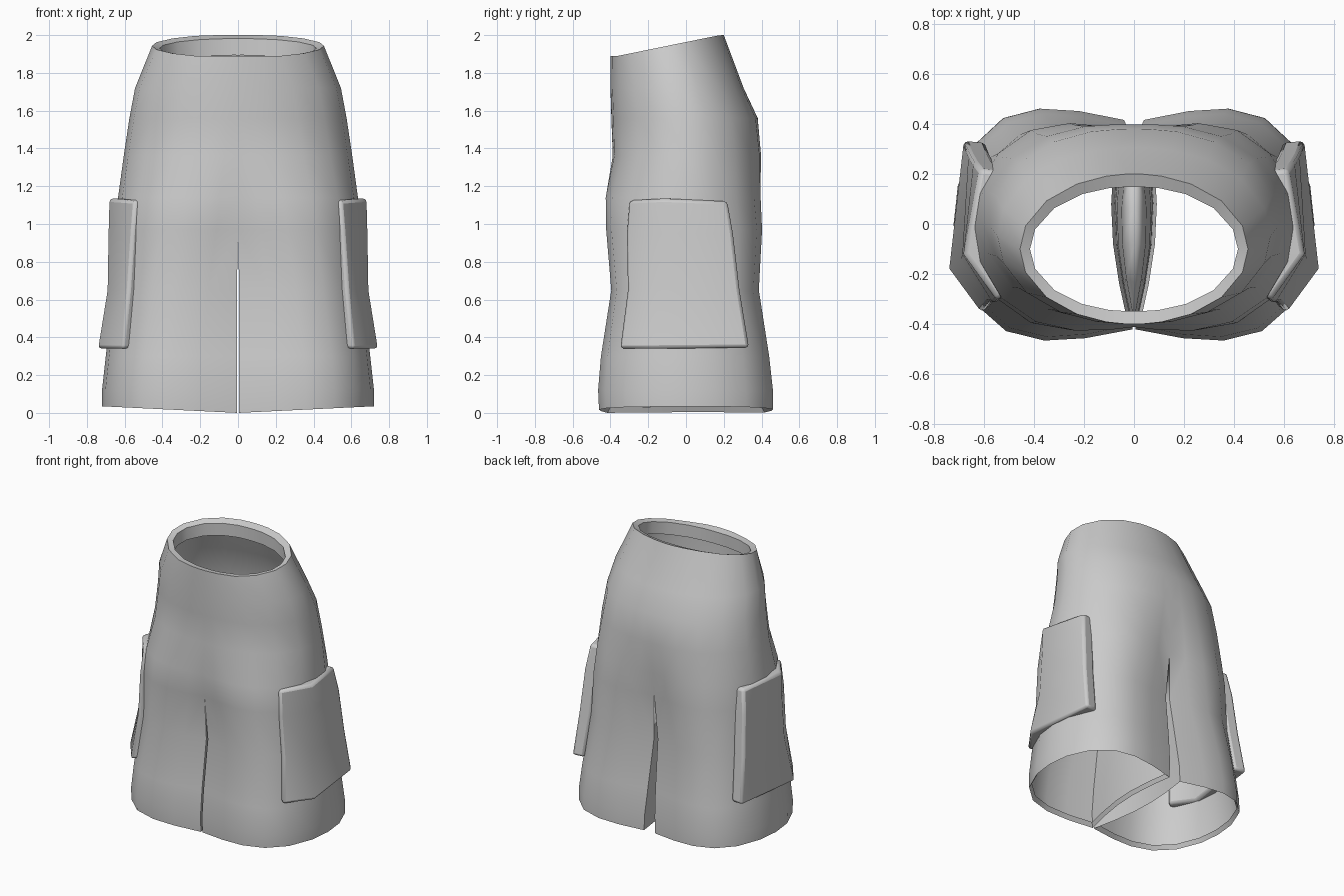
import bpy, bmesh, math
from mathutils import Vector

if "Cube" in bpy.data.objects:
    bpy.data.objects.remove(bpy.data.objects["Cube"])

ANGLES = [-90, -86, -76, -60, -40, -18, 0, 18, 40, 60, 76, 86, 90]
INNER = 4  # points along the inside of each leg


def outer_arc(a, yf, yb, p, pinch, gap_f=0.0, gap_b=0.0):
    """Half cross-section from centre front, round the side, to centre back."""
    cy, b = (yf + yb) / 2, (yb - yf) / 2
    pts = []
    for deg in ANGLES:
        t = math.radians(deg)
        c = max(0.0, math.cos(t)) ** p if abs(deg) < 90 else 0.0
        gap = gap_f if deg < 0 else gap_b
        y = cy + b * math.sin(t) * (1 - pinch * (1 - c) ** 2)
        pts.append((gap + (a - gap) * c, y))
    return pts


def add_ring(bm, pts, zf):
    return [bm.verts.new((x, y, zf(x, y))) for x, y in pts]


def bridge(bm, r1, r2, closed):
    n = len(r1)
    for i in range(n if closed else n - 1):
        j = (i + 1) % n
        bm.faces.new((r1[i], r1[j], r2[j], r2[i]))


def finish(bm, name, smooth_angle):
    bmesh.ops.recalc_face_normals(bm, faces=bm.faces)
    me = bpy.data.meshes.new(name)
    bm.to_mesh(me)
    bm.free()
    ob = bpy.data.objects.new(name, me)
    bpy.context.collection.objects.link(ob)
    bpy.context.view_layer.objects.active = ob
    ob.select_set(True)
    bpy.ops.object.shade_smooth_by_angle(angle=math.radians(smooth_angle))
    ob.select_set(False)
    m = ob.modifiers.new("mirror", 'MIRROR')
    m.use_clip = True
    m.merge_threshold = 0.002
    return ob


# --- shorts body: right half, mirrored ---
bm = bmesh.new()


def waist_z(drop):
    return lambda x, y: 1.89 + 0.11 * min(1, max(0, (y + 0.36) / 0.54)) - drop


# rolled waist lip, then the hips down to the crotch
lip = outer_arc(0.415, -0.355, 0.155, 1.0, 0.03)
upper = [
    add_ring(bm, lip, waist_z(0.10)),
    add_ring(bm, lip, waist_z(0.012)),
    add_ring(bm, outer_arc(0.455, -0.40, 0.20, 1.0, 0.0), waist_z(0)),
]
for z, a, yf, yb, p, pinch in [
        (1.72, 0.545, -0.40, 0.305, 0.9, 0.0),
        (1.56, 0.575, -0.395, 0.38, 0.85, 0.0),
        (1.36, 0.605, -0.395, 0.405, 0.8, 0.02),
        (1.14, 0.635, -0.455, 0.425, 0.7, 0.10)]:
    upper.append(add_ring(bm, outer_arc(a, yf, yb, p, pinch), lambda x, y, z=z: z))
for r1, r2 in zip(upper, upper[1:]):
    bridge(bm, r1, r2, False)

# crotch ring and leg: outer arc closed by an inner-thigh wall
legs = []
for z, a, yf, yb, p, pinch, gf, gb, bow in [
        (0.97, 0.645, -0.465, 0.445, 0.65, 0.18, 0, 0, 0),
        (0.65, 0.66, -0.43, 0.42, 0.55, 0.18, 0.006, 0.015, 0.04),
        (0.30, 0.70, -0.485, 0.475, 0.5, 0.17, 0.006, 0.03, 0.05),
        (0.12, 0.72, -0.50, 0.495, 0.5, 0.16, 0.006, 0.04, 0.05),
        (0.0, 0.72, -0.495, 0.495, 0.5, 0.16, 0.006, 0.045, 0.05)]:
    pts = outer_arc(a, yf, yb, p, pinch, gf, gb)
    (x0, y0), (x1, y1) = pts[0], pts[-1]
    for k in range(1, INNER + 1):
        f = k / (INNER + 1)
        pts.append((x1 + (x0 - x1) * f + bow * math.sin(math.pi * f), y1 + (y0 - y1) * f))
    rise = 0.035 if z < 0.01 else 0.0
    legs.append(add_ring(bm, pts, lambda x, y, z=z, r=rise: z + r * x / 0.72))
# turned-in hem
hem = [bm.verts.new((0.36 + (v.co.x - 0.36) * 0.95, v.co.y * 0.96, v.co.z + 0.03)) for v in legs[-1]]
legs.append(hem)
bridge(bm, upper[-1], legs[0][:len(ANGLES)], False)
for r1, r2 in zip(legs, legs[1:]):
    bridge(bm, r1, r2, True)
finish(bm, "shorts_body", 60)

# --- cargo pockets: bent padded panels on the outer thighs ---
rows = [
    [(0.545, -0.305, 1.125), (0.68, -0.12, 1.135), (0.615, 0.22, 1.12)],
    [(0.56, -0.32, 0.95), (0.685, -0.12, 0.95), (0.64, 0.25, 0.95)],
    [(0.58, -0.315, 0.65), (0.69, -0.14, 0.65), (0.66, 0.285, 0.65)],
    [(0.61, -0.355, 0.34), (0.74, -0.18, 0.34), (0.68, 0.335, 0.345)],
]
inward = [Vector((-0.06, 0.05, 0)), Vector((-0.08, 0.02, 0)), Vector((-0.09, -0.01, 0))]
bm = bmesh.new()
front = [[bm.verts.new(c) for c in r] for r in rows]
back = [[bm.verts.new(Vector(c) + d) for c, d in zip(r, inward)] for r in rows]
for g in (front, back):
    for r1, r2 in zip(g, g[1:]):
        bridge(bm, r1, r2, False)


def border(g):
    return g[0] + [r[-1] for r in g[1:]] + g[-1][-2::-1] + [r[0] for r in g[-2:0:-1]]


bridge(bm, border(front), border(back), True)
pocket = finish(bm, "cargo_pockets", 50)
bev = pocket.modifiers.new("soft_edges", 'BEVEL')
bev.width = 0.018
bev.segments = 2
bev.limit_method = 'ANGLE'
bev.angle_limit = math.radians(55)
